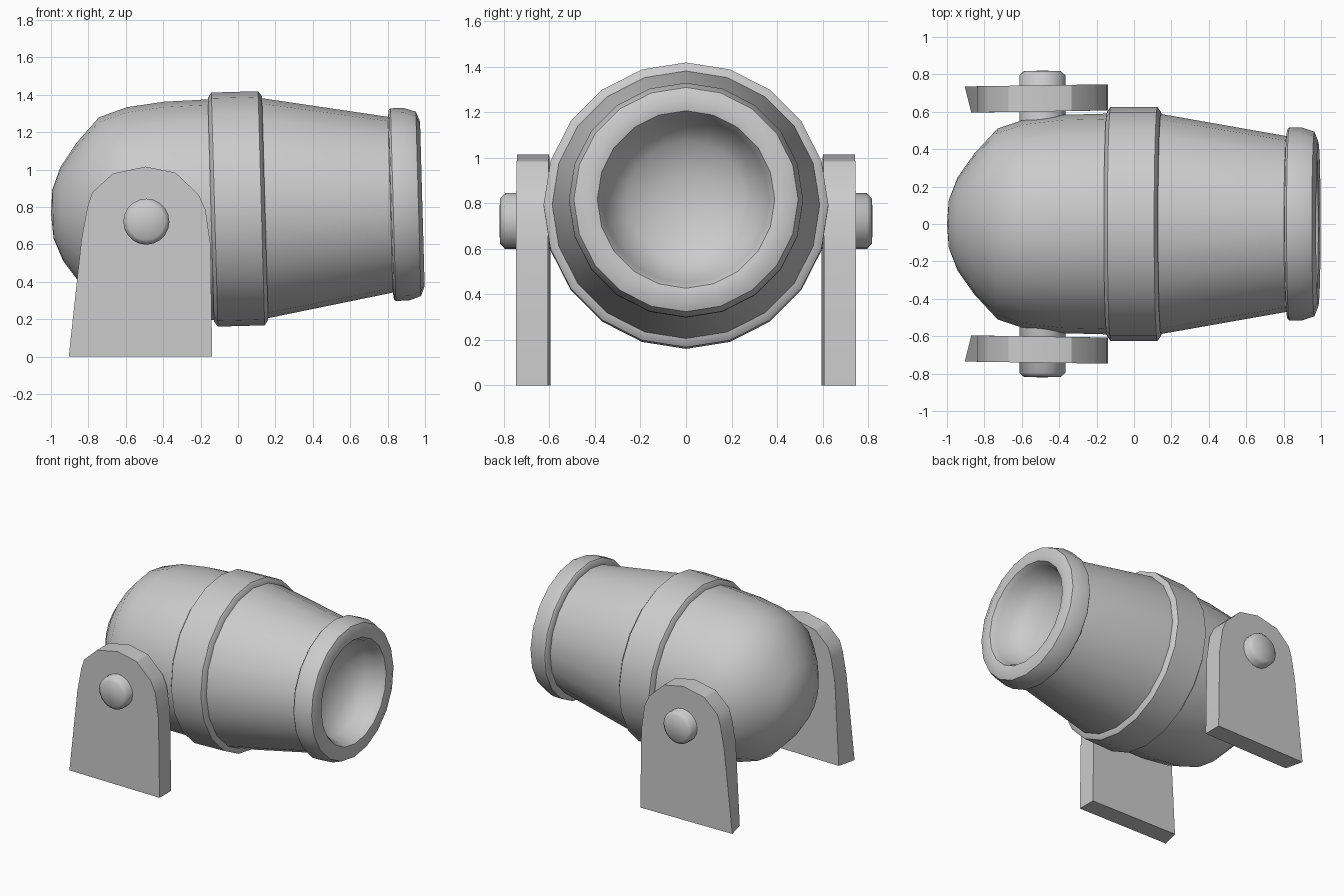
import bpy, bmesh
from math import sin, cos, pi, radians
from mathutils import Matrix

if "Cube" in bpy.data.objects:
    bpy.data.objects.remove(bpy.data.objects["Cube"])


def finish(name, bm, angle):
    bmesh.ops.remove_doubles(bm, verts=bm.verts, dist=1e-5)
    bmesh.ops.recalc_face_normals(bm, faces=bm.faces)
    mesh = bpy.data.meshes.new(name)
    bm.to_mesh(mesh)
    bm.free()
    ob = bpy.data.objects.new(name, mesh)
    bpy.context.collection.objects.link(ob)
    bpy.ops.object.select_all(action='DESELECT')
    ob.select_set(True)
    bpy.context.view_layer.objects.active = ob
    bpy.ops.object.shade_smooth_by_angle(angle=radians(angle))
    return ob


def lathe(name, profile, sides, matrix, angle=40):
    """Revolve (position, radius) points about the local x axis."""
    bm = bmesh.new()
    rings = [[bm.verts.new((s, r * sin(2 * pi * i / sides), r * cos(2 * pi * i / sides)))
              for i in range(sides)] if r > 0 else [bm.verts.new((s, 0, 0))] * sides
             for s, r in profile]
    for a, b in zip(rings, rings[1:]):
        for i in range(sides):
            j = (i + 1) % sides
            bm.faces.new(list(dict.fromkeys((a[i], a[j], b[j], b[i]))))
    bmesh.ops.transform(bm, matrix=matrix, verts=bm.verts)
    return finish(name, bm, angle)


# Barrel axis, muzzle tilted slightly upward
tilt = Matrix.Translation((0, 0, 0.79)) @ Matrix.Rotation(radians(-1.6), 4, 'Y')

# Barrel: domed breech, tapered front, rolled muzzle and hollow bore
lathe("barrel", [
    (-1.0, 0), (-0.99, 0.13), (-0.943, 0.25), (-0.855, 0.375), (-0.73, 0.51),
    (-0.58, 0.56), (-0.38, 0.584), (-0.145, 0.59), (0.145, 0.588), (0.815, 0.47),
    (0.82, 0.505), (0.83, 0.515), (0.90, 0.515), (0.965, 0.493), (0.986, 0.44),
    (0.975, 0.39), (0.935, 0.366), (0.85, 0.345), (0.77, 0.26), (0.72, 0.13),
    (0.71, 0)], 20, tilt)

# Reinforcing band
lathe("barrel_band", [
    (-0.145, 0.55), (-0.145, 0.598), (-0.125, 0.626), (0.125, 0.626),
    (0.145, 0.598), (0.145, 0.55)], 20, tilt)

# Rounded support plate outline in x, z
outline = [(-0.905, 0), (-0.138, 0), (-0.147, 0.6), (-0.174, 0.786), (-0.21, 0.866),
           (-0.334, 0.984), (-0.495, 1.016), (-0.67, 0.979), (-0.78, 0.877),
           (-0.805, 0.80), (-0.837, 0.626)]

for side, label in ((-1, "front"), (1, "back")):
    # Support plate
    bm = bmesh.new()
    outer = [bm.verts.new((x, side * (0.747 + 0.015 * (x + 0.14)), z)) for x, z in outline]
    inner = [bm.verts.new((max(x, -0.87), side * (0.607 + 0.015 * (x + 0.14)), z))
             for x, z in outline]
    bm.faces.new(outer)
    bm.faces.new(inner)
    for i in range(len(outline)):
        j = (i + 1) % len(outline)
        bm.faces.new((outer[i], outer[j], inner[j], inner[i]))
    finish(label + "_support", bm, 30)

    # Pivot pin with a softened end
    place = Matrix.Translation((-0.49, 0, 0.722)) @ Matrix.Rotation(side * pi / 2, 4, 'Z')
    lathe(label + "_pivot_pin", [(0.45, 0), (0.45, 0.123), (0.795, 0.123),
                                 (0.818, 0.098), (0.82, 0)], 20, place, 60)
